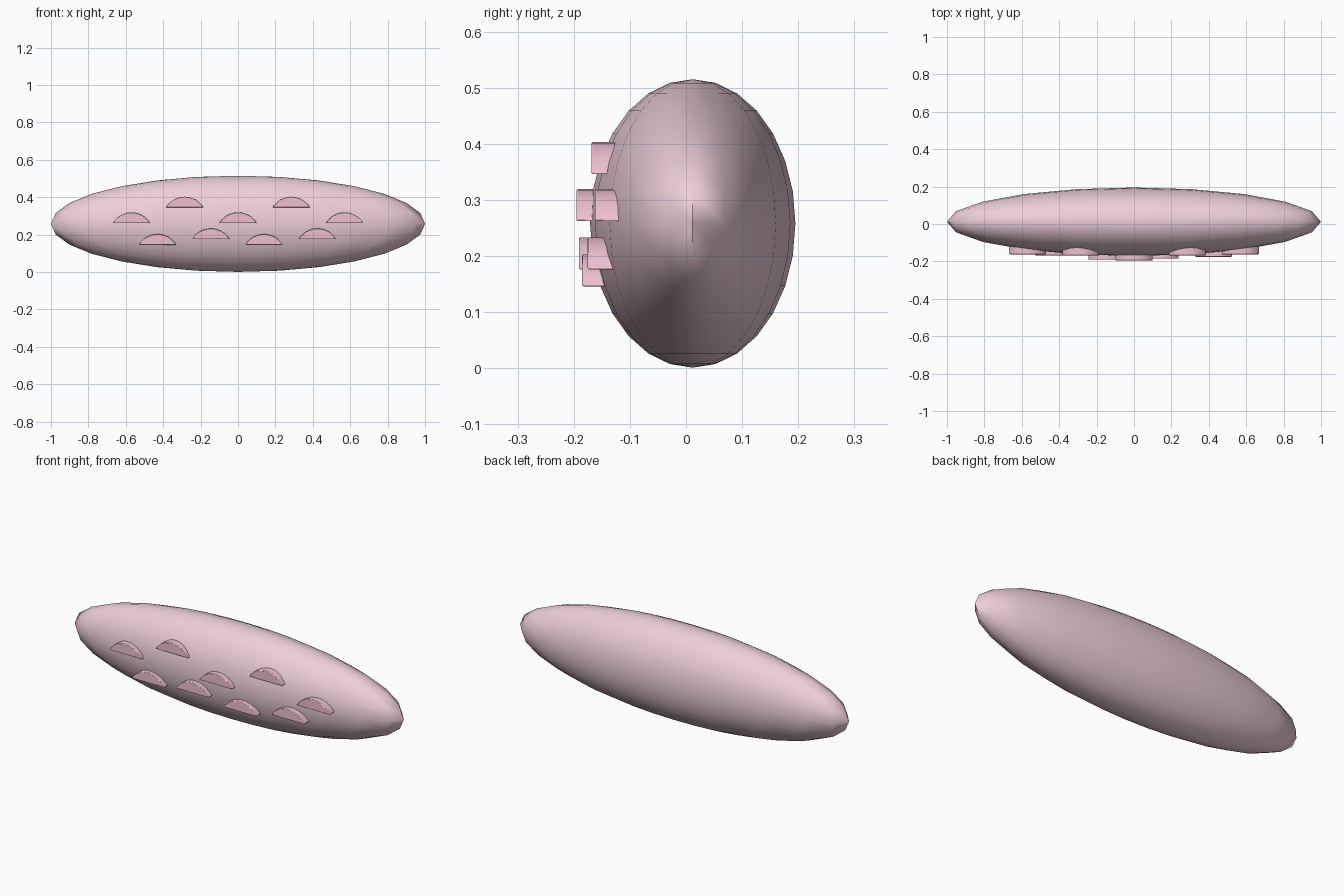
import bpy, bmesh, math

if "Cube" in bpy.data.objects:
    bpy.data.objects.remove(bpy.data.objects["Cube"])

CY, CZ, RY, RZ = 0.012, 0.258, 0.183, 0.257   # body centre and radii (x radius is 1)


def material(name, rgb):
    m = bpy.data.materials.new(name)
    m.diffuse_color = (*rgb, 1)
    m.use_nodes = True
    m.node_tree.nodes["Principled BSDF"].inputs["Base Color"].default_value = m.diffuse_color
    return m


body_mat = material("pale pink", (0.85, 0.62, 0.70))
scale_mat = material("pink", (0.86, 0.53, 0.65))


def smooth(ob, angle):
    bpy.ops.object.select_all(action='DESELECT')
    ob.select_set(True)
    bpy.context.view_layer.objects.active = ob
    bpy.ops.object.shade_smooth_by_angle(angle=math.radians(angle))


# Long flattened ellipsoid body
bpy.ops.mesh.primitive_uv_sphere_add(segments=20, ring_count=14, radius=1, location=(0, CY, CZ))
body = bpy.context.object
body.name = "body"
body.scale = (1, RY, RZ)
bpy.ops.object.transform_apply(location=False, rotation=False, scale=True)
body.data.materials.append(body_mat)
smooth(body, 60)


# Raised half-moon, half sunk into the front of the body
def half_moon(i, x, z, w=0.1, h=0.057, proud=0.026, sunk=0.05):
    zm = z + h / 2
    y = CY - RY * math.sqrt(1 - x * x - ((zm - CZ) / RZ) ** 2)
    r = (w * w + h * h) / (2 * h)
    a = math.asin(w / r)
    bm = bmesh.new()
    ring = []
    for k in range(13):
        t = -a + 2 * a * k / 12
        ring.append(bm.verts.new((x + r * math.sin(t), y - proud, z + r * math.cos(t) - r + h)))
    face = bm.faces.new(ring)
    ext = bmesh.ops.extrude_face_region(bm, geom=[face], use_keep_orig=True)
    for v in ext["geom"]:
        if isinstance(v, bmesh.types.BMVert):
            v.co.y += proud + sunk
    bmesh.ops.recalc_face_normals(bm, faces=bm.faces)
    me = bpy.data.meshes.new("half_moon")
    bm.to_mesh(me)
    bm.free()
    ob = bpy.data.objects.new(f"half_moon_{i}", me)
    bpy.context.collection.objects.link(ob)
    me.materials.append(scale_mat)
    bev = ob.modifiers.new("soft edge", 'BEVEL')
    bev.width, bev.segments = 0.003, 2
    smooth(ob, 35)


spots = [(-0.57, 0.262), (0, 0.262), (0.57, 0.262),
         (-0.285, 0.346), (0.285, 0.346),
         (-0.145, 0.176), (0.425, 0.176),
         (-0.43, 0.146), (0.14, 0.146)]
for i, (x, z) in enumerate(spots, 1):
    half_moon(i, x, z)
